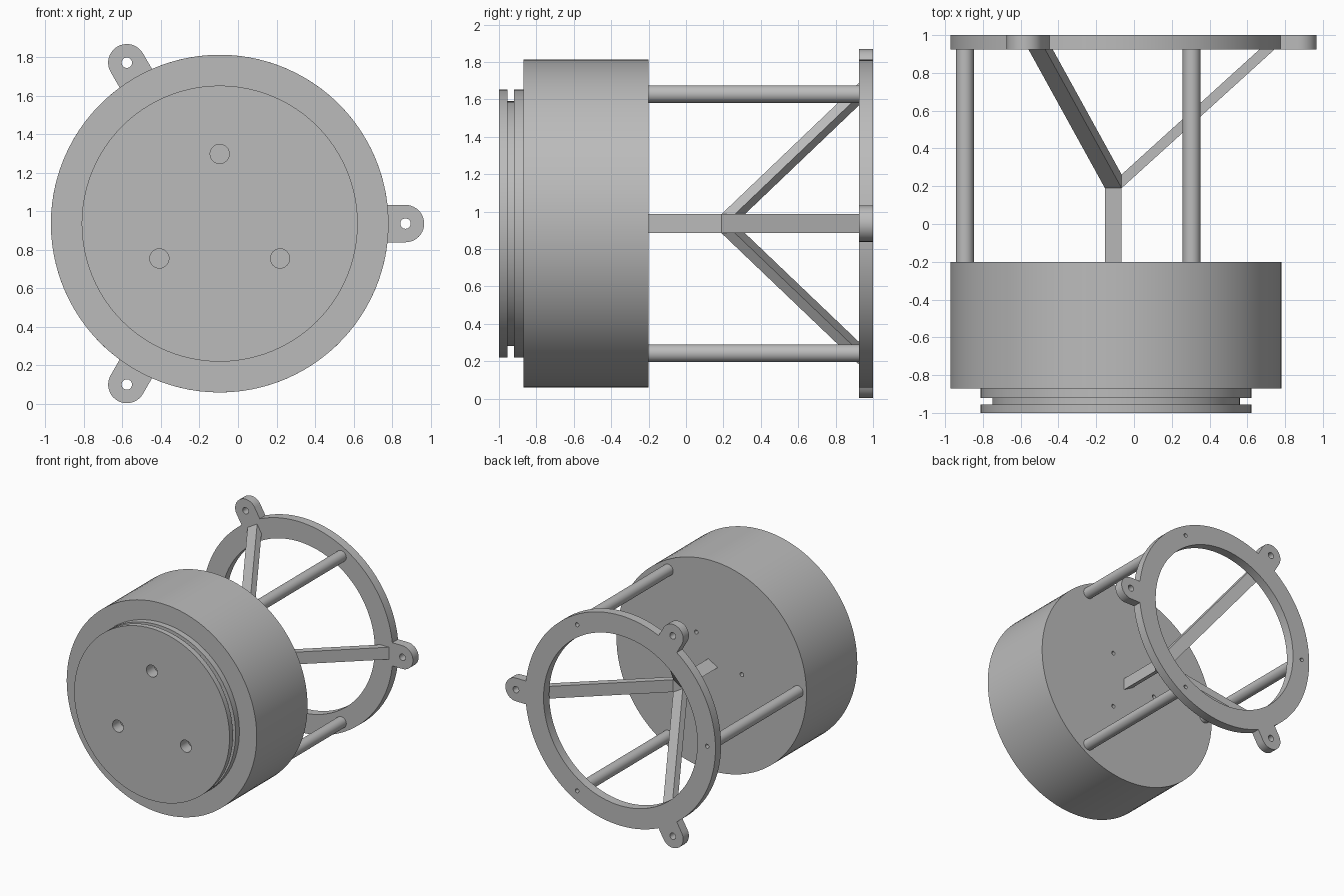
import bpy, bmesh
from math import sin, cos, asin, radians, pi
from mathutils import Matrix, Vector

cube = bpy.data.objects.get("Cube")
if cube:
    bpy.data.objects.remove(cube, do_unlink=True)

CX, CZ = -0.095, 0.936          # main axis, running along y
RING_R, RING_INNER = 0.877, 0.71
TAB_R, TAB_W = 0.965, 0.097     # lug centre distance and half width
ROD_R = 0.80
RING_Y = 0.925
TO_AXIS = Matrix.Translation((CX, 0, CZ)) @ Matrix.Rotation(pi / 2, 4, 'X')

grey = bpy.data.materials.new("grey metal")
grey.use_nodes = True
COLOUR = (0.5, 0.5, 0.5, 1)
grey.diffuse_color = COLOUR
grey.node_tree.nodes["Principled BSDF"].inputs["Base Color"].default_value = COLOUR


def polar(r, deg):
    return Vector((r * cos(radians(deg)), r * sin(radians(deg))))


def arc(centre, r, start, end, n):
    return [centre + polar(r, start + (end - start) * i / n) for i in range(n + 1)]


def circle(centre, r, n=24):
    return arc(centre, r, 0, 360, n)[:-1]


def smooth(ob):
    bpy.ops.object.select_all(action='DESELECT')
    ob.select_set(True)
    bpy.context.view_layer.objects.active = ob
    bpy.ops.object.shade_smooth_by_angle(angle=radians(30))


def add_mesh(name, bm):
    bmesh.ops.recalc_face_normals(bm, faces=bm.faces)
    me = bpy.data.meshes.new(name)
    bm.to_mesh(me)
    bm.free()
    me.materials.append(grey)
    ob = bpy.data.objects.new(name, me)
    bpy.context.collection.objects.link(ob)
    return ob


def prism(name, outline, y0, y1):
    """Closed outline around the main axis, extruded from y0 to y1."""
    bm = bmesh.new()
    face = bm.faces.new([bm.verts.new((p.x, p.y, -y0)) for p in outline])
    new = bmesh.ops.extrude_face_region(bm, geom=[face])["geom"]
    bmesh.ops.translate(bm, verts=[v for v in new if isinstance(v, bmesh.types.BMVert)],
                        vec=(0, 0, y0 - y1))
    bm.transform(TO_AXIS)
    return add_mesh(name, bm)


def cut(ob, cutters):
    for cutter in cutters:
        mod = ob.modifiers.new("hole", 'BOOLEAN')
        mod.object, mod.operation, mod.solver = cutter, 'DIFFERENCE', 'EXACT'
        bpy.context.view_layer.objects.active = ob
        bpy.ops.object.modifier_apply(modifier=mod.name)
        bpy.data.objects.remove(cutter, do_unlink=True)


# Turned housing with a grooved front flange
profile = [(0, -1), (0.717, -1), (0.717, -0.955), (0.655, -0.955), (0.655, -0.92),
           (0.717, -0.92), (0.717, -0.87), (RING_R, -0.87), (RING_R, -0.2), (0, -0.2)]
bm = bmesh.new()
verts = [bm.verts.new((r, 0, -y)) for r, y in profile]
edges = [bm.edges.new(pair) for pair in zip(verts, verts[1:])]
bmesh.ops.spin(bm, geom=verts + edges, cent=(0, 0, 0), axis=(0, 0, 1),
               angle=2 * pi, steps=96)
bmesh.ops.remove_doubles(bm, verts=bm.verts, dist=0.0005)
bm.transform(TO_AXIS)
housing = add_mesh("housing", bm)

# Blind holes in the front and back of the housing
cut(housing, [prism("front_hole", circle(polar(0.362, a), 0.05), -1.1, -0.9)
              for a in (90, 210, 330)])
cut(housing, [prism("back_hole", circle(polar(0.28, a), 0.017, 16), -0.3, -0.1)
              for a in (60, 180, 300)])
smooth(housing)

# Rear ring with three rounded lugs
outline = []
delta = asin(TAB_W / RING_R) * 180 / pi
for a in (0, 120, 240):
    outline += arc(polar(TAB_R, a), TAB_W, a - 90, a + 90, 20)
    outline += arc(Vector((0, 0)), RING_R, a + delta, a + 120 - delta, 32)
ring = prism("mounting_ring", outline, RING_Y, 1)
holes = [prism("ring_bore", circle(Vector((0, 0)), RING_INNER, 96), 0.8, 1.1)]
for a in (0, 120, 240):
    holes.append(prism("lug_hole", circle(polar(TAB_R, a), 0.027), 0.8, 1.1))
    holes.append(prism("screw_hole", circle(polar(ROD_R, a + 60), 0.017, 16), 0.8, 1.1))
cut(ring, holes)
smooth(ring)

# Round spacer rods
for i, a in enumerate((60, 180, 300)):
    smooth(prism(f"spacer_rod_{i + 1}", circle(polar(ROD_R, a), 0.047, 32), -0.2, RING_Y))

# Triangular centre post
prism("centre_post", [polar(0.059, a) for a in (60, 180, 300)], -0.2, 0.262)

# Slanted arms from the post to the ring
side = [(0.0295, 0.19), (0.84, RING_Y), (0.76, RING_Y), (0.0295, 0.262)]
for i, a in enumerate((0, 120, 240)):
    bm = bmesh.new()
    face = bm.faces.new([bm.verts.new((r, -0.051, -y)) for r, y in side])
    new = bmesh.ops.extrude_face_region(bm, geom=[face])["geom"]
    bmesh.ops.translate(bm, verts=[v for v in new if isinstance(v, bmesh.types.BMVert)],
                        vec=(0, 0.102, 0))
    bm.transform(TO_AXIS @ Matrix.Rotation(radians(a), 4, 'Z'))
    add_mesh(f"slanted_arm_{i + 1}", bm)
